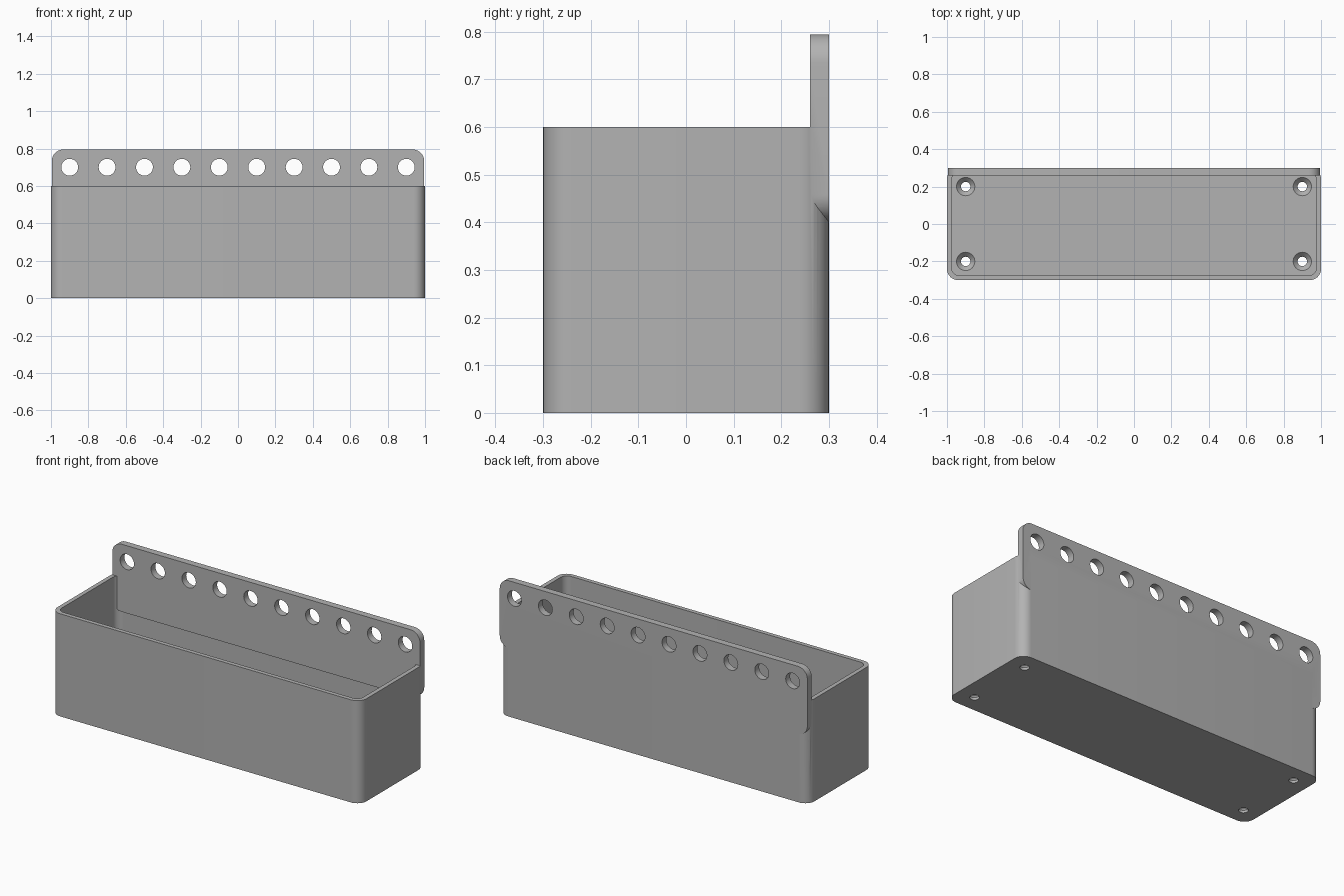
import bpy, bmesh, math
from mathutils import Matrix

cube = bpy.data.objects.get("Cube")
if cube:
    bpy.data.objects.remove(cube)

grey = bpy.data.materials.new("plain grey")
grey.use_nodes = True
colour = (0.45, 0.45, 0.45, 1)
grey.diffuse_color = colour
grey.node_tree.nodes["Principled BSDF"].inputs["Base Color"].default_value = colour


def rounded_prism(name, width, depth, radius, bottom, top, matrix=Matrix()):
    """Rounded rectangle extruded along its own z axis."""
    bm = bmesh.new()
    steps = 10
    ring = []
    for corner in range(4):
        sx = 1 if corner in (0, 3) else -1
        sy = 1 if corner < 2 else -1
        for i in range(steps + 1):
            a = (corner + i / steps) * math.pi / 2
            ring.append(bm.verts.new((sx * (width / 2 - radius) + radius * math.cos(a),
                                      sy * (depth / 2 - radius) + radius * math.sin(a),
                                      bottom)))
    face = bm.faces.new(ring)
    made = bmesh.ops.extrude_face_region(bm, geom=[face])["geom"]
    moved = [v for v in made if isinstance(v, bmesh.types.BMVert)]
    bmesh.ops.translate(bm, verts=moved, vec=(0, 0, top - bottom))
    bmesh.ops.recalc_face_normals(bm, faces=bm.faces)
    bm.transform(matrix)
    return add_object(name, bm)


def add_object(name, bm):
    mesh = bpy.data.meshes.new(name)
    bm.to_mesh(mesh)
    bm.free()
    mesh.materials.append(grey)
    obj = bpy.data.objects.new(name, mesh)
    bpy.context.collection.objects.link(obj)
    return obj


def add_cone(bm, r1, r2, depth, matrix):
    bmesh.ops.create_cone(bm, cap_ends=True, segments=32, radius1=r1, radius2=r2,
                          depth=depth, matrix=matrix)


def boolean(target, other, operation):
    mod = target.modifiers.new(operation.lower(), "BOOLEAN")
    mod.operation = operation
    mod.solver = "EXACT"
    mod.object = other
    bpy.context.view_layer.objects.active = target
    bpy.ops.object.modifier_apply(modifier=mod.name)
    bpy.data.objects.remove(other)


# Open planter box with a thin wall
planter = rounded_prism("planter_box", 2, 0.6, 0.06, 0, 0.6)
cavity = rounded_prism("cavity_cutter", 1.95, 0.55, 0.04, 0.04, 0.7)
boolean(planter, cavity, "DIFFERENCE")

# Hanging plate along the back wall
upright = Matrix.Translation((0, 0.28, 0.597)) @ Matrix.Rotation(math.pi / 2, 4, "X")
plate = rounded_prism("hanging_plate", 1.99, 0.395, 0.06, -0.02, 0.02, upright)
boolean(planter, plate, "UNION")

# Row of hanging holes
bm = bmesh.new()
for i in range(10):
    add_cone(bm, 0.045, 0.045, 0.2, Matrix.Translation((-0.9 + 0.2 * i, 0.28, 0.7))
             @ Matrix.Rotation(math.pi / 2, 4, "X"))
boolean(planter, add_object("hanging_hole_cutter", bm), "DIFFERENCE")

# Countersunk drain holes in the floor
for name, r1, r2, depth, z in (("drain_cutter", 0.025, 0.025, 0.2, 0),
                               ("countersink_cutter", 0.022, 0.05, 0.03, 0.026)):
    bm = bmesh.new()
    for x in (-0.9, 0.9):
        for y in (-0.2, 0.2):
            add_cone(bm, r1, r2, depth, Matrix.Translation((x, y, z)))
    boolean(planter, add_object(name, bm), "DIFFERENCE")

bpy.ops.object.select_all(action="DESELECT")
planter.select_set(True)
bpy.context.view_layer.objects.active = planter
bpy.ops.object.shade_smooth_by_angle(angle=math.radians(30))
